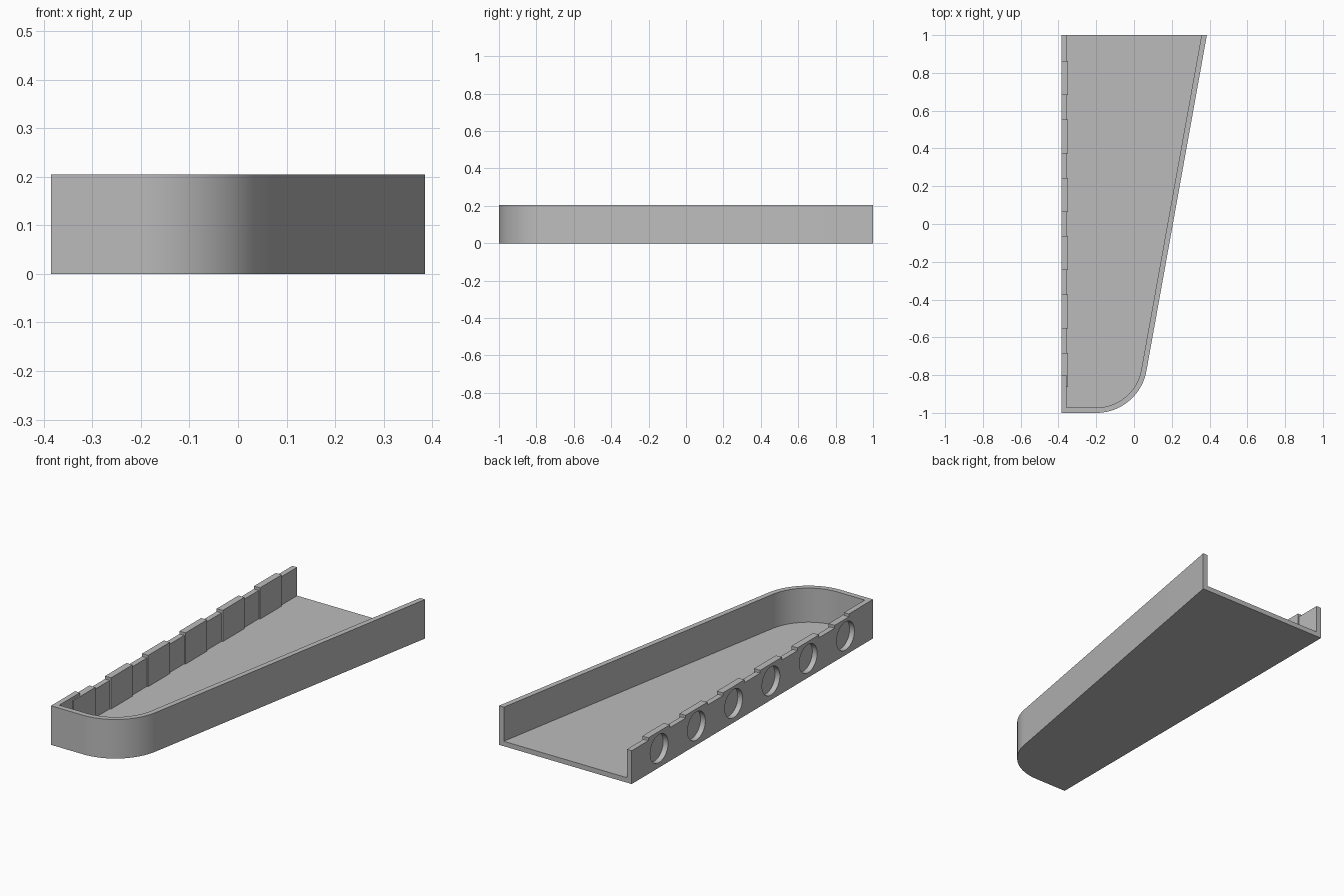
import bpy, bmesh
from math import sin, cos, atan, pi
from mathutils import Matrix

if "Cube" in bpy.data.objects:
    bpy.data.objects.remove(bpy.data.objects["Cube"], do_unlink=True)

HALF_W, HEIGHT, WALL, FLOOR = 0.385, 0.205, 0.028, 0.026
LOW_TOP, PAD_TOP, PAD_DEPTH, PAD_SIZE = 0.175, 0.19, 0.035, 0.18
HOLE_R, HOLE_Z, PITCH = 0.074, 0.10, 0.309
LEAN = atan(0.18)
RADIUS, ARC_X = 0.27, -0.2

grey = bpy.data.materials.new("plain grey")
grey.use_nodes = True
grey.diffuse_color = (0.5, 0.5, 0.5, 1)
grey.node_tree.nodes["Principled BSDF"].inputs["Base Color"].default_value = (0.5, 0.5, 0.5, 1)


def finish(name, bm):
    bmesh.ops.recalc_face_normals(bm, faces=bm.faces)
    mesh = bpy.data.meshes.new(name)
    bm.to_mesh(mesh)
    bm.free()
    mesh.materials.append(grey)
    obj = bpy.data.objects.new(name, mesh)
    bpy.context.collection.objects.link(obj)
    return obj


def outline(inset, back):
    """Tapered plan with one rounded front corner, moved inward by inset."""
    r, steps = RADIUS - inset, 28
    pts = [(-HALF_W + inset, back), (-HALF_W + inset, -1 + inset)]
    for i in range(steps + 1):
        a = -pi / 2 + (pi / 2 - LEAN) * i / steps
        pts.append((ARC_X + r * cos(a), -1 + RADIUS + r * sin(a)))
    x, y = pts[-1]
    pts.append((x + (back - y) * sin(LEAN) / cos(LEAN), back))
    return pts


def prism(name, pts, z0, z1):
    bm = bmesh.new()
    face = bm.faces.new([bm.verts.new((x, y, z0)) for x, y in pts])
    top = bmesh.ops.extrude_face_region(bm, geom=[face])["geom"]
    bmesh.ops.translate(bm, vec=(0, 0, z1 - z0),
                        verts=[v for v in top if isinstance(v, bmesh.types.BMVert)])
    return finish(name, bm)


def box(name, x0, x1, y0, y1, z0, z1):
    return prism(name, [(x0, y0), (x1, y0), (x1, y1), (x0, y1)], z0, z1)


def combine(target, tool, operation):
    mod = target.modifiers.new("join", "BOOLEAN")
    mod.operation, mod.solver, mod.object = operation, "EXACT", tool
    tool.hide_render = True
    bpy.context.view_layer.objects.active = target
    bpy.ops.object.modifier_apply(modifier=mod.name)
    bpy.data.objects.remove(tool, do_unlink=True)


# Tray shell, open at the back
tray = prism("tray", outline(0, 1), 0, HEIGHT)
combine(tray, prism("hollow_cutter", outline(WALL, 1.1), FLOOR, 0.4), "DIFFERENCE")

# Lowered top along the straight wall
combine(tray, box("rim_cutter", -0.5, -HALF_W + WALL + 0.01, -0.8, 1.1, LOW_TOP, 0.4), "DIFFERENCE")

# Thickened pads, each with a round blind pocket on the outside
centres = [PITCH * (i - 2.5) for i in range(6)]
for y in centres:
    combine(tray, box("pad", -HALF_W, -HALF_W + PAD_DEPTH, y - PAD_SIZE / 2, y + PAD_SIZE / 2,
                      0.01, PAD_TOP), "UNION")
for y in centres:
    bm = bmesh.new()
    bmesh.ops.create_cone(bm, cap_ends=True, segments=40, radius1=HOLE_R, radius2=HOLE_R,
                          depth=2 * WALL,
                          matrix=Matrix.Translation((-HALF_W, y, HOLE_Z)) @ Matrix.Rotation(pi / 2, 4, "Y"))
    combine(tray, finish("pocket_cutter", bm), "DIFFERENCE")

# Smooth the rounded corner and pockets, keep edges crisp
bpy.ops.object.select_all(action="DESELECT")
tray.select_set(True)
bpy.context.view_layer.objects.active = tray
bpy.ops.object.shade_smooth_by_angle(angle=pi / 6)
